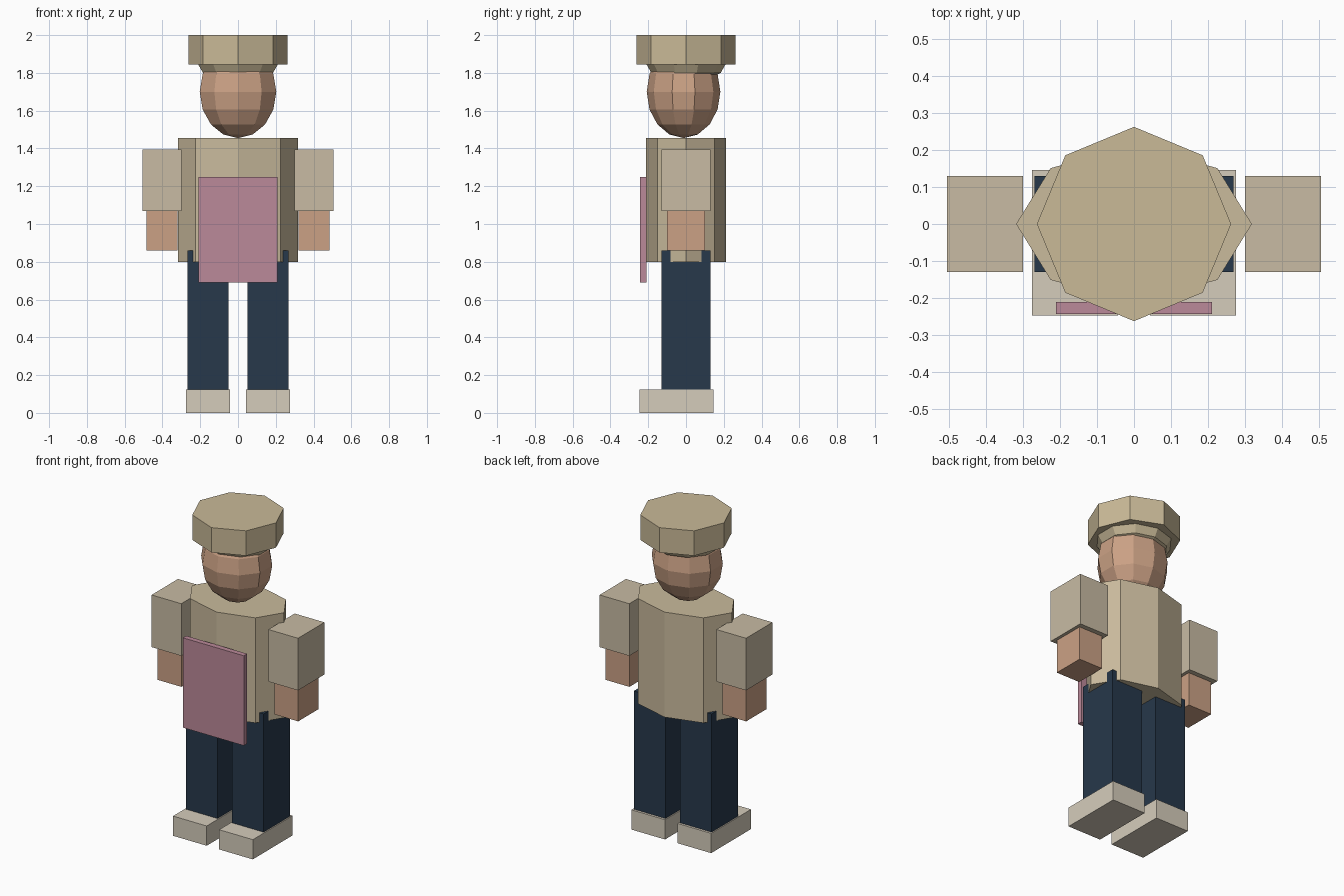
import bpy
from math import pi

if "Cube" in bpy.data.objects:
    bpy.data.objects.remove(bpy.data.objects["Cube"])


def material(name, r, g, b):
    m = bpy.data.materials.new(name)
    m.diffuse_color = (*[(c / 255) ** 2.2 for c in (r, g, b)], 1)
    m.use_nodes = True
    m.node_tree.nodes["Principled BSDF"].inputs["Base Color"].default_value = m.diffuse_color
    return m


HAT = material("hat_tan", 200, 184, 150)
SHIRT = material("shirt_tan", 200, 185, 155)
SLEEVE = material("sleeve_tan", 199, 186, 162)
SKIN = material("skin", 202, 160, 132)
NAVY = material("navy", 43, 59, 76)
SHOE = material("shoe_beige", 212, 203, 186)
PINK = material("pink", 186, 136, 152)


def finish(name, mat):
    ob = bpy.context.object
    ob.name = ob.data.name = name
    ob.data.materials.append(mat)
    bpy.ops.object.transform_apply(location=False, rotation=True, scale=True)
    return ob


def box(name, x, y, z, mat):
    """Box from (min, max) pairs."""
    pairs = (x, y, z)
    bpy.ops.mesh.primitive_cube_add(size=1, location=[(a + b) / 2 for a, b in pairs])
    bpy.context.object.scale = [b - a for a, b in pairs]
    return finish(name, mat)


def octagon(name, rx, ry, z0, z1, mat):
    """Eight-sided prism with a corner on each axis."""
    bpy.ops.mesh.primitive_cylinder_add(vertices=8, radius=1, depth=z1 - z0,
                                        location=(0, 0, (z0 + z1) / 2))
    bpy.context.object.scale = (rx, ry, 1)
    return finish(name, mat)


def ball(name, loc, radii, rings, mat):
    bpy.ops.mesh.primitive_uv_sphere_add(segments=10, ring_count=rings, radius=1, location=loc)
    bpy.context.object.scale = radii
    return finish(name, mat)


# Torso, head and headwear
octagon("torso", 0.318, 0.213, 0.80, 1.455, SHIRT)
ball("head", (0, -0.013, 1.70), (0.213, 0.195, 0.245), 8, SKIN)
ball("cap_lining", (0, 0, 1.85), (0.225, 0.212, 0.10), 6, HAT)
octagon("hat", 0.262, 0.262, 1.845, 2.0, HAT)

# Apron panel in front of the torso
box("apron", (-0.21, 0.21), (-0.243, -0.21), (0.69, 1.25), PINK)

# Limbs, mirrored left and right
for side, s in (("left", 1), ("right", -1)):
    def span(a, b):
        return tuple(sorted((s * a, s * b)))
    box(side + "_sleeve", span(0.30, 0.505), (-0.13, 0.13), (1.07, 1.395), SLEEVE)
    box(side + "_forearm", span(0.32, 0.485), (-0.10, 0.10), (0.86, 1.09), SKIN)
    box(side + "_leg", span(0.05, 0.268), (-0.13, 0.13), (0.11, 0.86), NAVY)
    box(side + "_shoe", span(0.043, 0.275), (-0.247, 0.145), (0.0, 0.123), SHOE)
